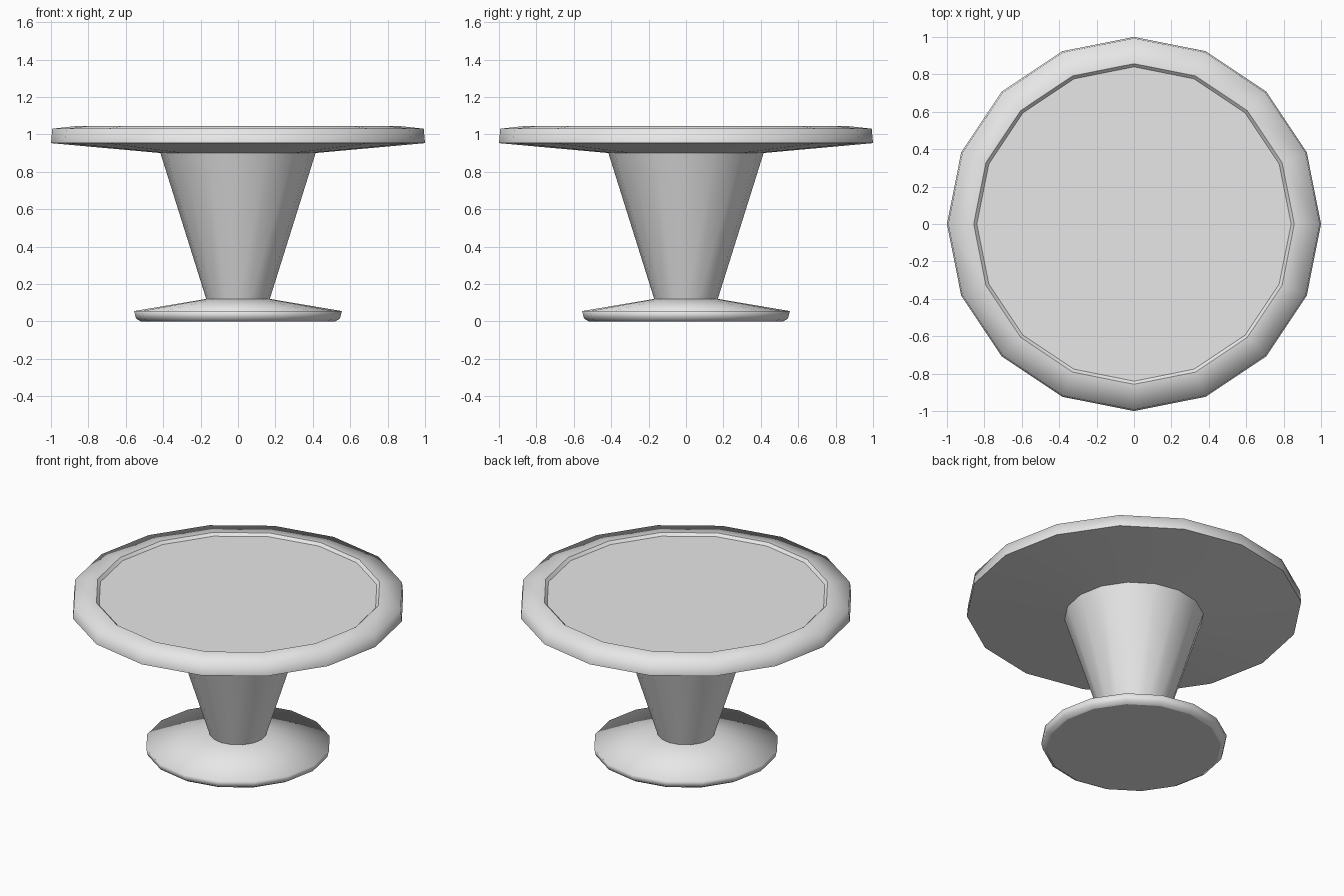
import bpy
import bmesh
from math import cos, sin, pi

SIDES = 16

cube = bpy.data.objects.get("Cube")
if cube:
    bpy.data.objects.remove(cube, do_unlink=True)

grey = bpy.data.materials.new("plain_grey")
grey.use_nodes = True
colour = (0.8, 0.8, 0.8, 1)
grey.diffuse_color = colour
grey.node_tree.nodes["Principled BSDF"].inputs["Base Color"].default_value = colour


def lathe(name, profile, creases=(), cap_bottom=False, cap_top=False):
    """Turn a (radius, z) profile; creases are profile indices kept sharp."""
    bm = bmesh.new()
    rings = []
    for r, z in profile:
        angles = [2 * pi * i / SIDES for i in range(SIDES)]
        rings.append([bm.verts.new((r * cos(a), r * sin(a), z)) for a in angles])
    for low, high in zip(rings, rings[1:]):
        for i in range(SIDES):
            j = (i + 1) % SIDES
            bm.faces.new((low[i], low[j], high[j], high[i])).smooth = True
    if cap_bottom:
        bm.faces.new(rings[0][::-1])
    if cap_top:
        bm.faces.new(rings[-1])
    for k in creases:
        for i in range(SIDES):
            bm.edges.get((rings[k][i], rings[k][(i + 1) % SIDES])).smooth = False
    mesh = bpy.data.meshes.new(name)
    bm.to_mesh(mesh)
    bm.free()
    mesh.materials.append(grey)
    obj = bpy.data.objects.new(name, mesh)
    bpy.context.collection.objects.link(obj)
    return obj


# Foot: flat underside, rounded lip, shallow cone up to the column
lathe("foot", [(0.52, 0), (0.545, 0.015), (0.555, 0.055), (0.17, 0.12)],
      creases=[0], cap_bottom=True)

# Column: flares up to the table top
lathe("column", [(0.17, 0.12), (0.415, 0.9)])

# Table top: sloped underside, raised rim, recessed flat surface
lathe("table_top",
      [(0.415, 0.9), (1.0, 0.953), (0.993, 1.03), (0.857, 1.045), (0.84, 1.028)],
      creases=[1, 3, 4], cap_top=True)
